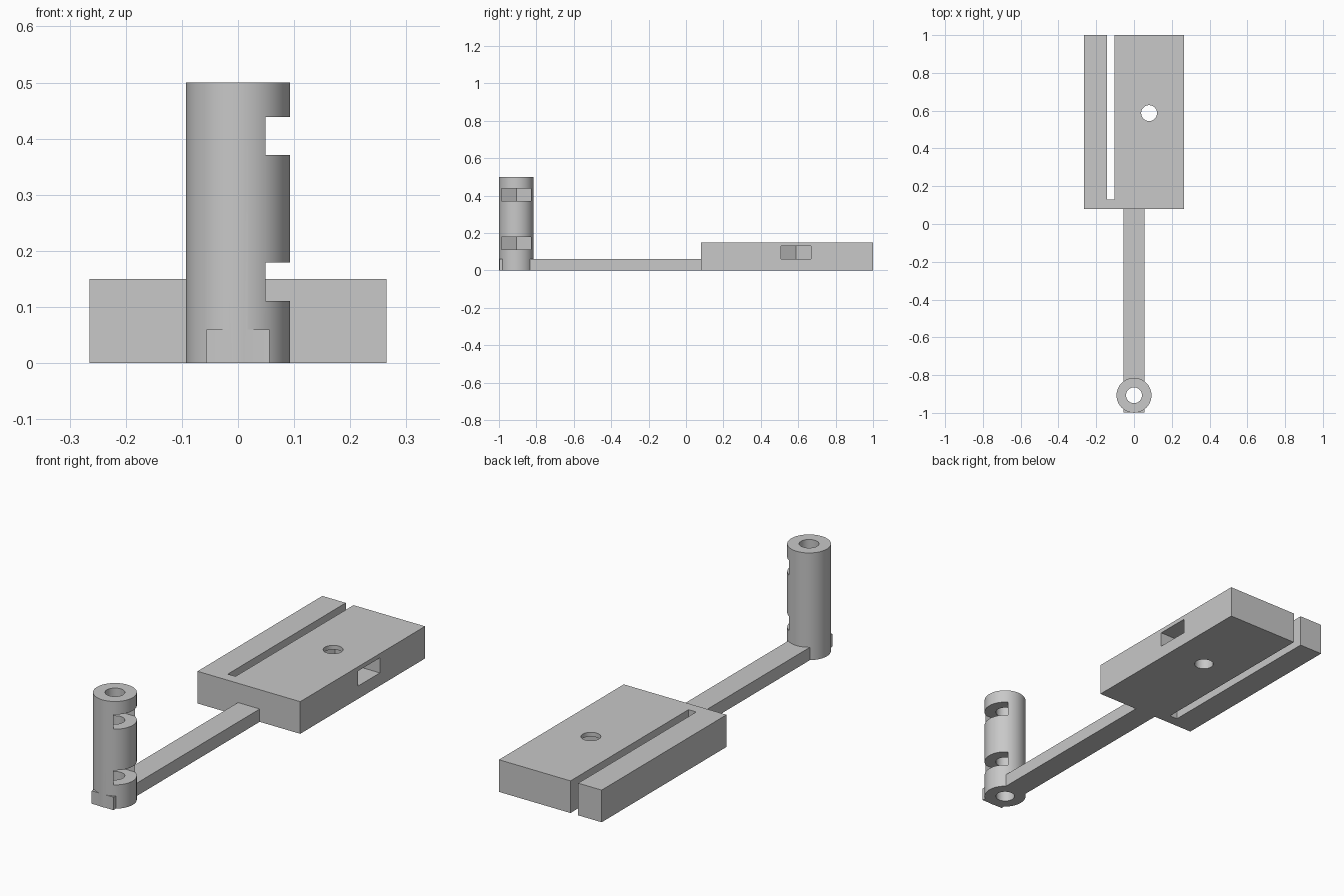
import bpy, bmesh, math

default = bpy.data.objects.get("Cube")
if default:
    bpy.data.objects.remove(default, do_unlink=True)

grey = bpy.data.materials.new("plain_grey")
grey.use_nodes = True
grey.diffuse_color = (0.58, 0.58, 0.58, 1)
grey.node_tree.nodes["Principled BSDF"].inputs["Base Color"].default_value = grey.diffuse_color


def prism(name, outline, z0, z1):
    """Extrude a counter-clockwise xy outline from z0 to z1."""
    bm = bmesh.new()
    low = [bm.verts.new((x, y, z0)) for x, y in outline]
    high = [bm.verts.new((x, y, z1)) for x, y in outline]
    bm.faces.new(low[::-1])
    bm.faces.new(high)
    for i in range(len(low)):
        j = (i + 1) % len(low)
        bm.faces.new((low[i], low[j], high[j], high[i]))
    mesh = bpy.data.meshes.new(name)
    bm.to_mesh(mesh)
    bm.free()
    mesh.materials.append(grey)
    obj = bpy.data.objects.new(name, mesh)
    bpy.context.collection.objects.link(obj)
    return obj


def box(name, x0, x1, y0, y1, z0, z1):
    return prism(name, [(x0, y0), (x1, y0), (x1, y1), (x0, y1)], z0, z1)


def cylinder(name, x, y, r, z0, z1, n=64):
    ring = [(x + r * math.cos(2 * math.pi * i / n),
             y + r * math.sin(2 * math.pi * i / n)) for i in range(n)]
    return prism(name, ring, z0, z1)


def nut_pocket(x, y, half, x_open, z0, z1):
    """Hexagonal nut seat that opens sideways towards +x."""
    r = half / math.cos(math.pi / 6)
    return prism("nut_pocket", [(x - r, y), (x - r / 2, y - half), (x_open, y - half),
                                (x_open, y + half), (x - r / 2, y + half)], z0, z1)


def combine(target, other, operation):
    mod = target.modifiers.new(operation.lower(), 'BOOLEAN')
    mod.operation = operation
    mod.solver = 'EXACT'
    mod.object = other
    bpy.context.view_layer.objects.active = target
    bpy.ops.object.modifier_apply(modifier=mod.name)
    bpy.data.objects.remove(other, do_unlink=True)


# Solid parts: clamp block, arm and upright post
TOWER_Y, BOLT_X, BOLT_Y, BORE = -0.907, 0.08, 0.587, 0.042
bracket = box("bracket", -0.265, 0.265, 0.08, 1.0, 0, 0.15)
combine(bracket, box("arm", -0.056, 0.056, -0.998, 0.12, 0, 0.06), 'UNION')
combine(bracket, cylinder("post", 0, TOWER_Y, 0.0925, 0, 0.5), 'UNION')

# Long slot, bolt hole and nut pocket in the block
combine(bracket, box("slot", -0.144, -0.104, 0.13, 1.1, -0.1, 0.3), 'DIFFERENCE')
combine(bracket, cylinder("bolt_hole", BOLT_X, BOLT_Y, BORE, -0.1, 0.3, 48), 'DIFFERENCE')
combine(bracket, nut_pocket(BOLT_X, BOLT_Y, 0.08, 0.4, 0.06, 0.13), 'DIFFERENCE')

# Bore and two nut pockets in the post
combine(bracket, cylinder("post_bore", 0, TOWER_Y, BORE, -0.1, 0.6, 48), 'DIFFERENCE')
for z in (0.111, 0.371):
    combine(bracket, nut_pocket(0, TOWER_Y, 0.0785, 0.2, z, z + 0.068), 'DIFFERENCE')

# Smooth the round walls, keep the corners crisp
bpy.ops.object.select_all(action='DESELECT')
bracket.select_set(True)
bpy.context.view_layer.objects.active = bracket
bpy.ops.object.shade_smooth_by_angle(angle=math.radians(25))
